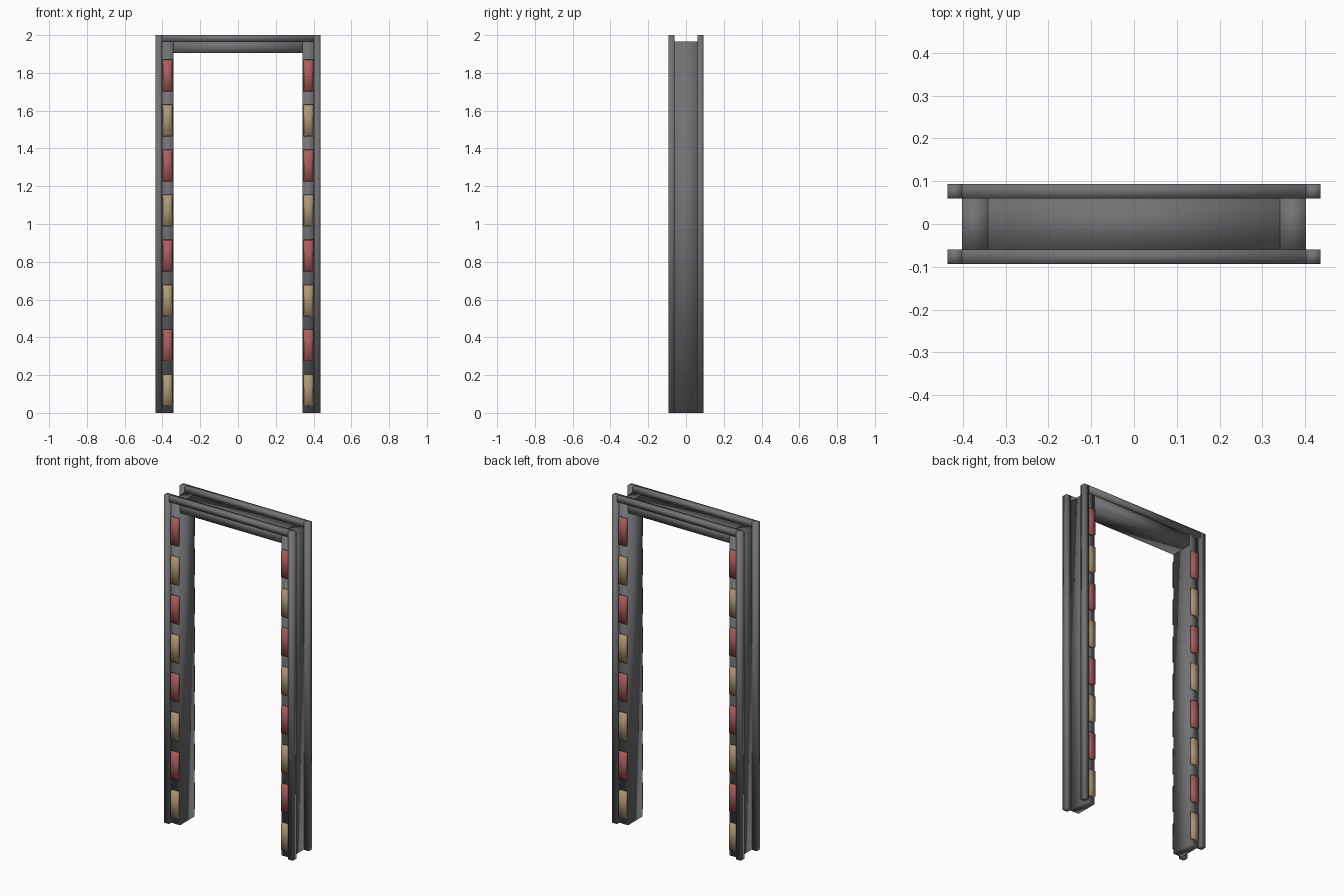
import bpy
import bmesh

old = bpy.data.objects.get("Cube")
if old:
    bpy.data.objects.remove(old, do_unlink=True)


def material(name, color):
    m = bpy.data.materials.new(name)
    m.use_nodes = True
    m.diffuse_color = (*color, 1)
    m.node_tree.nodes["Principled BSDF"].inputs["Base Color"].default_value = (*color, 1)
    return m


steel = material("dark steel", (0.17, 0.17, 0.18))
red = material("red lamp", (0.40, 0.11, 0.11))
amber = material("amber lamp", (0.42, 0.31, 0.18))


def box(name, lo, hi, mat, taper=0, face=0):
    """Soft-shaded box; taper narrows the side pointing along face * y."""
    size = [b - a for a, b in zip(lo, hi)]
    mid = [(a + b) / 2 for a, b in zip(lo, hi)]
    bm = bmesh.new()
    bmesh.ops.create_cube(bm, size=1)
    for v in bm.verts:
        outer = v.co.y * face > 0
        for i in range(3):
            v.co[i] *= size[i]
        if outer:
            v.co.x -= taper if v.co.x > 0 else -taper
            v.co.z -= taper if v.co.z > 0 else -taper
    for f in bm.faces:
        f.smooth = True
    mesh = bpy.data.meshes.new(name)
    bm.to_mesh(mesh)
    bm.free()
    mesh.materials.append(mat)
    ob = bpy.data.objects.new(name, mesh)
    ob.location = mid
    bpy.context.collection.objects.link(ob)
    return ob


def span(side, a, b):
    return sorted((side * a, side * b))


INNER, OUTER, EDGE = 0.342, 0.402, 0.436   # post faces and rail edge in x
DEPTH, RAIL_IN, RAIL_OUT = 0.07, 0.06, 0.093
TOP = 1.967

# Lintel between the posts
box("lintel", (-INNER, -DEPTH, 1.905), (INNER, DEPTH, TOP), steel)

for sx, side in ((1, "left"), (-1, "right")):
    # Door posts
    x0, x1 = span(sx, INNER, OUTER)
    box(side + "_post", (x0, -DEPTH, 0), (x1, DEPTH, TOP), steel)
    for sy, end in ((-1, "front"), (1, "back")):
        # Upright edge rails
        x0, x1 = span(sx, OUTER, EDGE)
        y0, y1 = span(sy, RAIL_IN, RAIL_OUT)
        box(f"{side}_{end}_rail", (x0, y0, 0), (x1, y1, 2), steel)
        # Alternating lamps up the post
        x0, x1 = span(sx, 0.346, 0.399)
        y0, y1 = span(sy, DEPTH - 0.002, 0.086)
        for i in range(8):
            z = 0.12 + 0.238 * i
            box(f"{side}_{end}_lamp_{i + 1}", (x0, y0, z - 0.085), (x1, y1, z + 0.085),
                red if i % 2 else amber, taper=0.005, face=sy)

# Top edge rails
for sy, end in ((-1, "front"), (1, "back")):
    y0, y1 = span(sy, RAIL_IN, RAIL_OUT)
    box(end + "_top_rail", (-OUTER, y0, TOP), (OUTER, y1, 2), steel)
